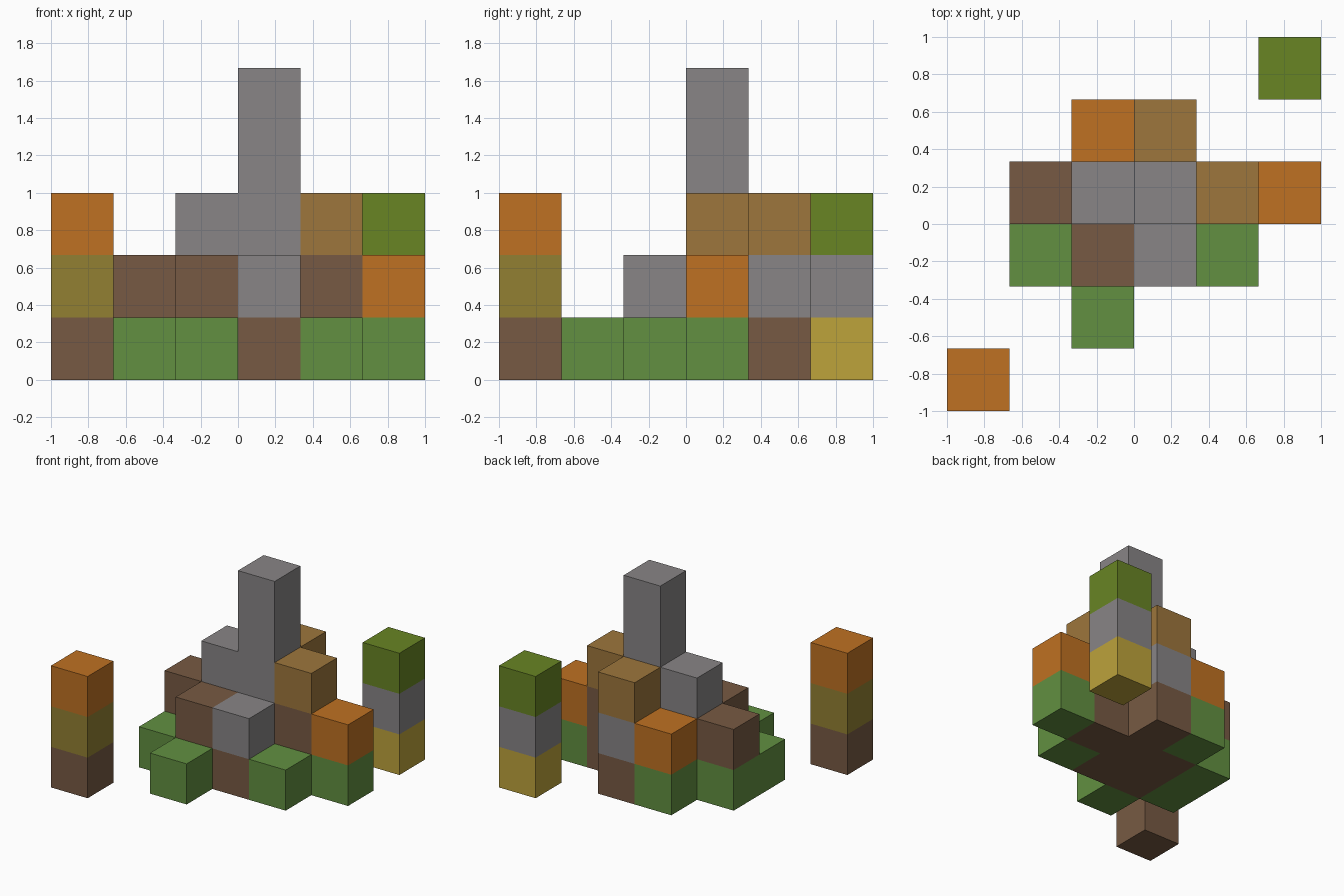
import bpy
import bmesh
from itertools import product
from mathutils import Vector

default_cube = bpy.data.objects.get("Cube")
if default_cube:
    bpy.data.objects.remove(default_cube)

CELL = 1 / 3
ORIGIN = Vector((-1, -1, 0))


def linear(channel):
    c = channel / 255
    return c / 12.92 if c <= 0.04045 else ((c + 0.055) / 1.055) ** 2.4


def make_material(name, rgb):
    mat = bpy.data.materials.new(name)
    mat.use_nodes = True
    color = (*map(linear, rgb), 1)
    mat.diffuse_color = color
    bsdf = mat.node_tree.nodes["Principled BSDF"]
    bsdf.inputs["Base Color"].default_value = color
    bsdf.inputs["Roughness"].default_value = 0.9
    return mat


materials = {name: make_material(name, rgb) for name, rgb in {
    "grass green": (98, 144, 65),
    "earth brown": (119, 90, 67),
    "stone grey": (136, 133, 134),
    "wood tan": (157, 118, 60),
    "bright orange": (191, 113, 34),
    "leaf green": (104, 133, 36),
    "olive": (146, 128, 50),
    "sand yellow": (189, 163, 59),
}.items()}

# Each part: colour, then blocks as (corner cell, size in cells)
ONE = (1, 1, 1)
PARTS = {
    # Stepped mound
    "grass_skirt": ("grass green", [((1, 2, 0), (1, 2, 1)), ((2, 1, 0), ONE),
                                    ((2, 4, 0), ONE), ((4, 2, 0), ONE), ((5, 3, 0), ONE)]),
    "earth_base": ("earth brown", [((2, 2, 0), (2, 2, 1)), ((3, 4, 0), ONE), ((4, 3, 0), ONE)]),
    "earth_steps": ("earth brown", [((1, 3, 1), ONE), ((2, 2, 1), ONE), ((4, 3, 1), ONE)]),
    "stone_tower": ("stone grey", [((3, 3, 1), (1, 1, 4)), ((2, 3, 1), (1, 1, 2)),
                                   ((3, 2, 1), ONE), ((3, 4, 1), ONE)]),
    "wood_blocks": ("wood tan", [((4, 3, 2), ONE), ((3, 4, 2), ONE)]),
    "orange_blocks": ("bright orange", [((5, 3, 1), ONE), ((2, 4, 1), ONE)]),
    # Pillar at the front right corner
    "right_pillar_base": ("earth brown", [((0, 0, 0), ONE)]),
    "right_pillar_middle": ("olive", [((0, 0, 1), ONE)]),
    "right_pillar_top": ("bright orange", [((0, 0, 2), ONE)]),
    # Pillar at the back left corner
    "left_pillar_base": ("sand yellow", [((5, 5, 0), ONE)]),
    "left_pillar_middle": ("stone grey", [((5, 5, 1), ONE)]),
    "left_pillar_top": ("leaf green", [((5, 5, 2), ONE)]),
}


def cells_of(blocks):
    return {tuple(c + s for c, s in zip(corner, step))
            for corner, size in blocks
            for step in product(*map(range, size))}


filled = set().union(*(cells_of(blocks) for _, blocks in PARTS.values()))


def add_cell(bm, cell):
    """Add the sides of a cell that no neighbour covers."""
    centre = Vector(cell) + Vector((0.5, 0.5, 0.5))
    for axis, sign in product(range(3), (-1, 1)):
        normal = Vector((0, 0, 0))
        normal[axis] = sign
        if tuple(int(c + n) for c, n in zip(cell, normal)) in filled:
            continue
        u = Vector((0, 0, 0))
        u[(axis + 1) % 3] = 0.5
        v = normal.cross(u)
        middle = centre + normal / 2
        corners = (middle - u - v, middle + u - v, middle + u + v, middle - u + v)
        bm.faces.new([bm.verts.new(ORIGIN + p * CELL) for p in corners])


def build_part(name, color, blocks):
    bm = bmesh.new()
    for cell in sorted(cells_of(blocks)):
        add_cell(bm, cell)
    # Weld the cells and merge flat neighbours into clean faces
    bmesh.ops.remove_doubles(bm, verts=bm.verts, dist=0.001)
    bmesh.ops.dissolve_limit(bm, angle_limit=0.01, verts=bm.verts, edges=bm.edges)
    mesh = bpy.data.meshes.new(name)
    bm.to_mesh(mesh)
    bm.free()
    mesh.materials.append(materials[color])
    bpy.context.collection.objects.link(bpy.data.objects.new(name, mesh))


for part_name, (part_color, part_blocks) in PARTS.items():
    build_part(part_name, part_color, part_blocks)
